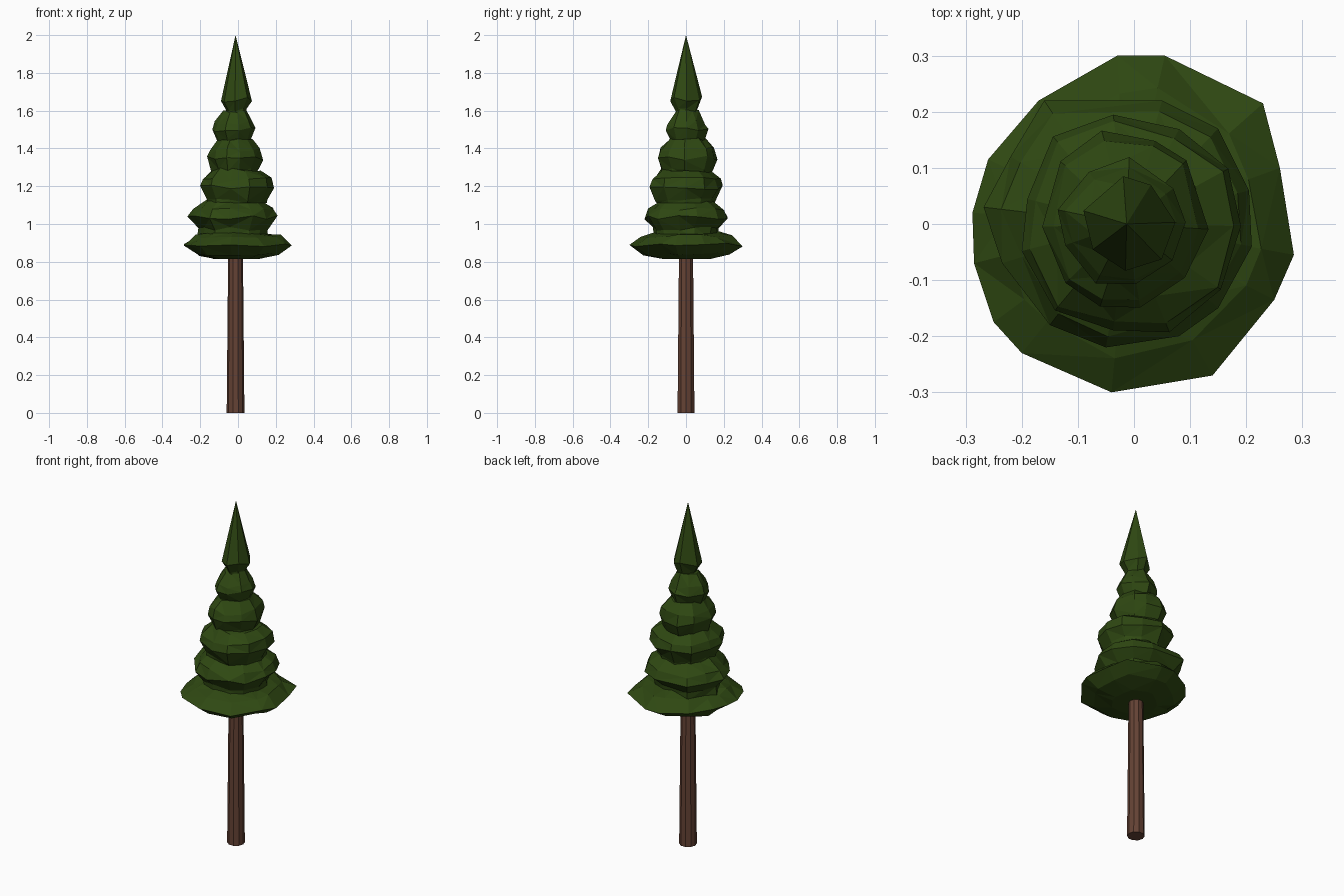
import bpy, bmesh, math, random

if "Cube" in bpy.data.objects:
    bpy.data.objects.remove(bpy.data.objects["Cube"])

random.seed(4)


def material(name, rgb):
    m = bpy.data.materials.new(name)
    m.diffuse_color = (*rgb, 1)
    m.use_nodes = True
    m.node_tree.nodes["Principled BSDF"].inputs["Base Color"].default_value = m.diffuse_color
    return m


leaf = material("leaf_green", (0.028, 0.065, 0.006))
bark = material("bark_brown", (0.13, 0.055, 0.035))


def oval(x0, x1, y0, y1, n):
    """Slightly irregular rim outline reaching the given limits."""
    pts = []
    for i in range(n):
        a = 2 * math.pi * (i + random.uniform(-0.2, 0.2)) / n
        r = random.uniform(0.95, 1.05)
        pts.append(((x0 + x1) / 2 + (x1 - x0) / 2 * r * math.cos(a),
                    (y0 + y1) / 2 + (y1 - y0) / 2 * r * math.sin(a)))
    return pts


def tier(name, rim, profile, jitter_r=0.04, jitter_z=0.008, mat=leaf, apex=None):
    """Stack scaled copies of the rim outline, then close both ends."""
    bm = bmesh.new()
    cx = -0.013
    n = len(rim)
    rings = []
    for k, (z, s) in enumerate(profile):
        widest = s == 1
        ring = []
        for x, y in rim:
            f = s * (1 if widest else random.uniform(1 - jitter_r, 1 + jitter_r))
            dz = 0 if k == 0 else random.uniform(-jitter_z, jitter_z)
            ring.append(bm.verts.new((cx + (x - cx) * f, y * f, z + dz)))
        rings.append(ring)
    for lo, hi in zip(rings, rings[1:]):
        for i in range(n):
            j = (i + 1) % n
            bm.faces.new((lo[i], lo[j], hi[j], hi[i]))
    bm.faces.new(rings[0][::-1])
    if apex:
        tip = bm.verts.new(apex)
        for i in range(n):
            bm.faces.new((rings[-1][i], rings[-1][(i + 1) % n], tip))
    else:
        bm.faces.new(rings[-1])
    bmesh.ops.triangulate(bm, faces=bm.faces[:])
    bmesh.ops.recalc_face_normals(bm, faces=bm.faces[:])
    me = bpy.data.meshes.new(name)
    bm.to_mesh(me)
    bm.free()
    me.materials.append(mat)
    ob = bpy.data.objects.new(name, me)
    bpy.context.collection.objects.link(ob)
    return ob


# trunk: tapered ten-sided post
post = [(-0.013 + 0.047 * math.cos(math.tau * i / 10),
         0.047 * math.sin(math.tau * i / 10)) for i in range(10)]
tier("trunk", post, [(0, 1), (0.86, 0.83)], 0, 0, bark)

# wide bottom skirt
skirt = [(0.285, -0.055), (0.26, 0.10), (0.23, 0.215), (0.055, 0.30), (-0.03, 0.30),
         (-0.17, 0.22), (-0.26, 0.115), (-0.288, 0.02), (-0.285, -0.07), (-0.25, -0.175),
         (-0.20, -0.23), (-0.04, -0.30), (0.14, -0.27), (0.25, -0.135)]
tier("foliage_skirt", skirt,
     [(0.815, 0.42), (0.84, 0.76), (0.89, 1), (0.935, 0.78), (0.955, 0.55)], 0.04, 0.01)

# second layer
layer = [(0.21, -0.04), (0.205, 0.06), (0.15, 0.17), (0.05, 0.22), (-0.16, 0.22),
         (-0.22, 0.12), (-0.268, 0.03), (-0.235, -0.07), (-0.15, -0.18), (-0.05, -0.22),
         (0.08, -0.20), (0.15, -0.15)]
tier("foliage_2", layer,
     [(0.93, 0.76), (0.975, 0.76), (1.035, 1), (1.08, 0.88), (1.13, 0.6)], 0.05, 0.01)

# upper layers, each smaller than the one below
tier("foliage_3", oval(-0.205, 0.185, -0.2, 0.2, 11),
     [(1.11, 0.78), (1.13, 0.82), (1.195, 1), (1.235, 0.93), (1.285, 0.66)], 0.04, 0.012)
tier("foliage_4", oval(-0.163, 0.127, -0.16, 0.165, 10),
     [(1.265, 0.75), (1.285, 0.83), (1.35, 1), (1.395, 0.9), (1.445, 0.6)], 0.05, 0.012)
tier("foliage_5", oval(-0.135, 0.095, -0.115, 0.115, 9),
     [(1.42, 0.72), (1.44, 0.77), (1.50, 1), (1.535, 0.88), (1.595, 0.55)], 0.05, 0.012)

# pointed crown
tier("foliage_tip", oval(-0.092, 0.075, -0.082, 0.082, 7),
     [(1.575, 0.62), (1.60, 0.66), (1.66, 1)], 0.05, 0.015, leaf, (-0.013, 0, 2.0))
